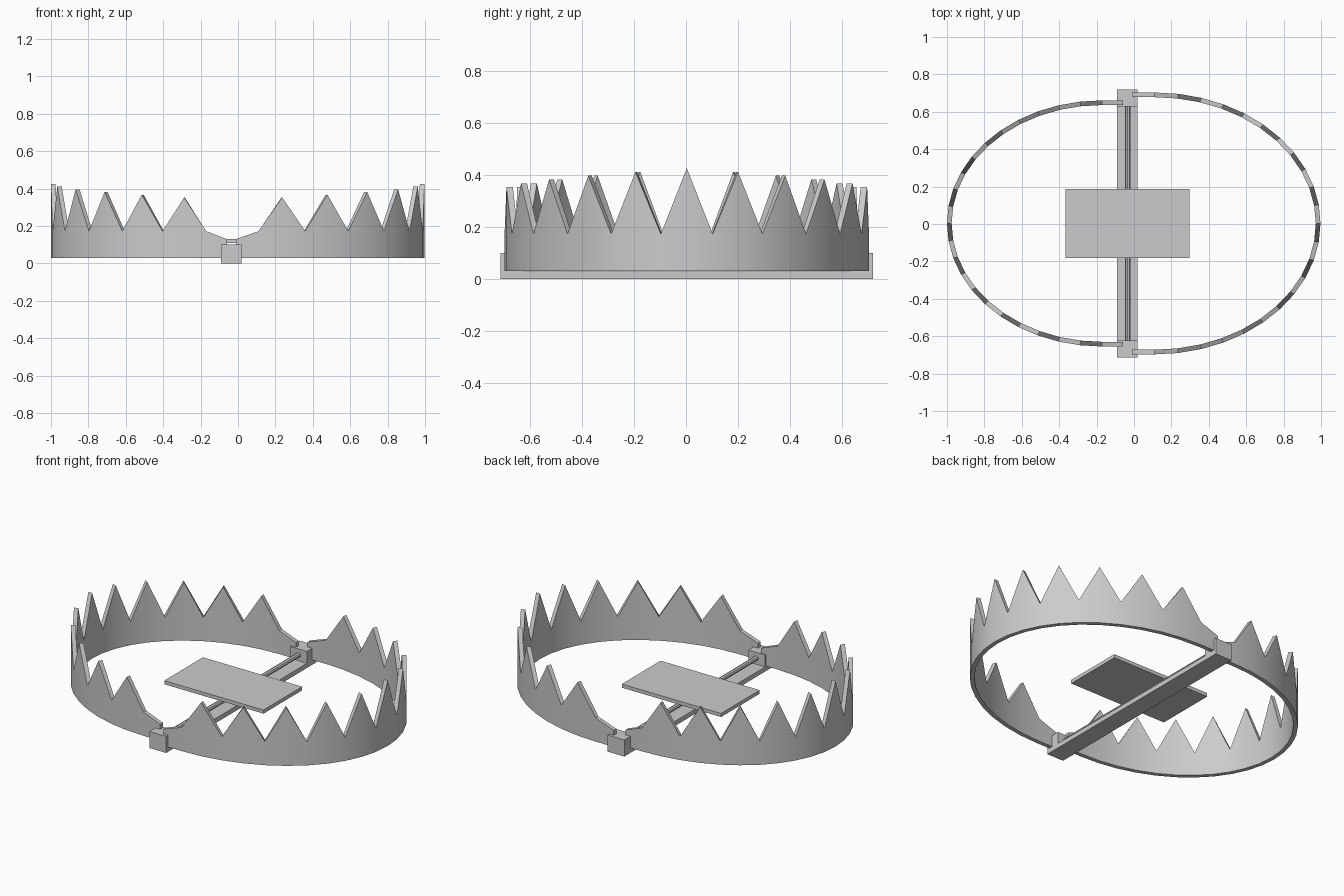
import bpy, bmesh
from math import cos, sin, pi

if "Cube" in bpy.data.objects:
    bpy.data.objects.remove(bpy.data.objects["Cube"])

DY = 0.003      # slight offset of the whole trap along y
TEETH = 11
THICK = 0.025


def box(name, x0, x1, y0, y1, z0, z1):
    bpy.ops.mesh.primitive_cube_add(size=1, location=((x0 + x1) / 2, (y0 + y1) / 2, (z0 + z1) / 2))
    ob = bpy.context.object
    ob.name = name
    ob.scale = (x1 - x0, y1 - y0, z1 - z0)
    bpy.ops.object.transform_apply(location=False, rotation=False, scale=True)
    return ob


def jaw(name, side, cx, a, b, end_x):
    """Half-ellipse band with a zigzag top and straight tapered ends."""
    bm = bmesh.new()
    n = TEETH * 2
    stations = []          # (outer xy, inner xy, top height)
    for i in range(n + 1):
        t = -pi / 2 + pi * i / n
        top = 0.345 + 0.08 * (1 - abs(t) / (pi / 2)) if i % 2 else 0.172
        stations.append(((cx + side * a * cos(t), b * sin(t)),
                         (cx + side * (a - THICK) * cos(t), (b - THICK) * sin(t)), top))
    stations.insert(0, ((end_x, -b), (end_x, -b + THICK), 0.13))
    stations.append(((end_x, b), (end_x, b - THICK), 0.13))

    rings = []
    for o, i, top in stations:
        rings.append([bm.verts.new((p[0], p[1] + DY, z))
                      for p, z in ((o, 0.03), (o, top), (i, top), (i, 0.03))])
    for r, s in zip(rings, rings[1:]):
        for k in range(4):
            m = (k + 1) % 4
            bm.faces.new((r[k], r[m], s[m], s[k]))
    bm.faces.new(rings[0])
    bm.faces.new(rings[-1])
    bmesh.ops.recalc_face_normals(bm, faces=bm.faces)
    me = bpy.data.meshes.new(name)
    bm.to_mesh(me)
    bm.free()
    ob = bpy.data.objects.new(name, me)
    bpy.context.collection.objects.link(ob)
    bpy.ops.object.select_all(action='DESELECT')
    ob.select_set(True)
    bpy.context.view_layer.objects.active = ob
    bpy.ops.object.shade_smooth_by_angle(angle=pi / 6)
    return ob


# toothed jaws
jaw("right_jaw", 1, 0.11, 0.887, 0.700, -0.01)
jaw("left_jaw", -1, -0.17, 0.83, 0.658, -0.06)

# base strip and hinge blocks
box("base_bar", -0.092, 0.02, -0.716 + DY, 0.716 + DY, 0, 0.028)
for label, s in (("front", -1), ("back", 1)):
    y0, y1 = sorted((s * 0.625 + DY, s * 0.716 + DY))
    box(label + "_hinge_block", -0.092, 0.02, y0, y1, 0, 0.1)

# axle rod between the blocks
bpy.ops.mesh.primitive_cylinder_add(vertices=8, radius=0.014, depth=1.3,
                                    location=(-0.034, DY, 0.066), rotation=(pi / 2, 0, 0))
bpy.context.object.name = "axle_rod"

# trigger plate
box("trigger_plate", -0.365, 0.297, -0.184 + DY, 0.184 + DY, 0.108, 0.13)
